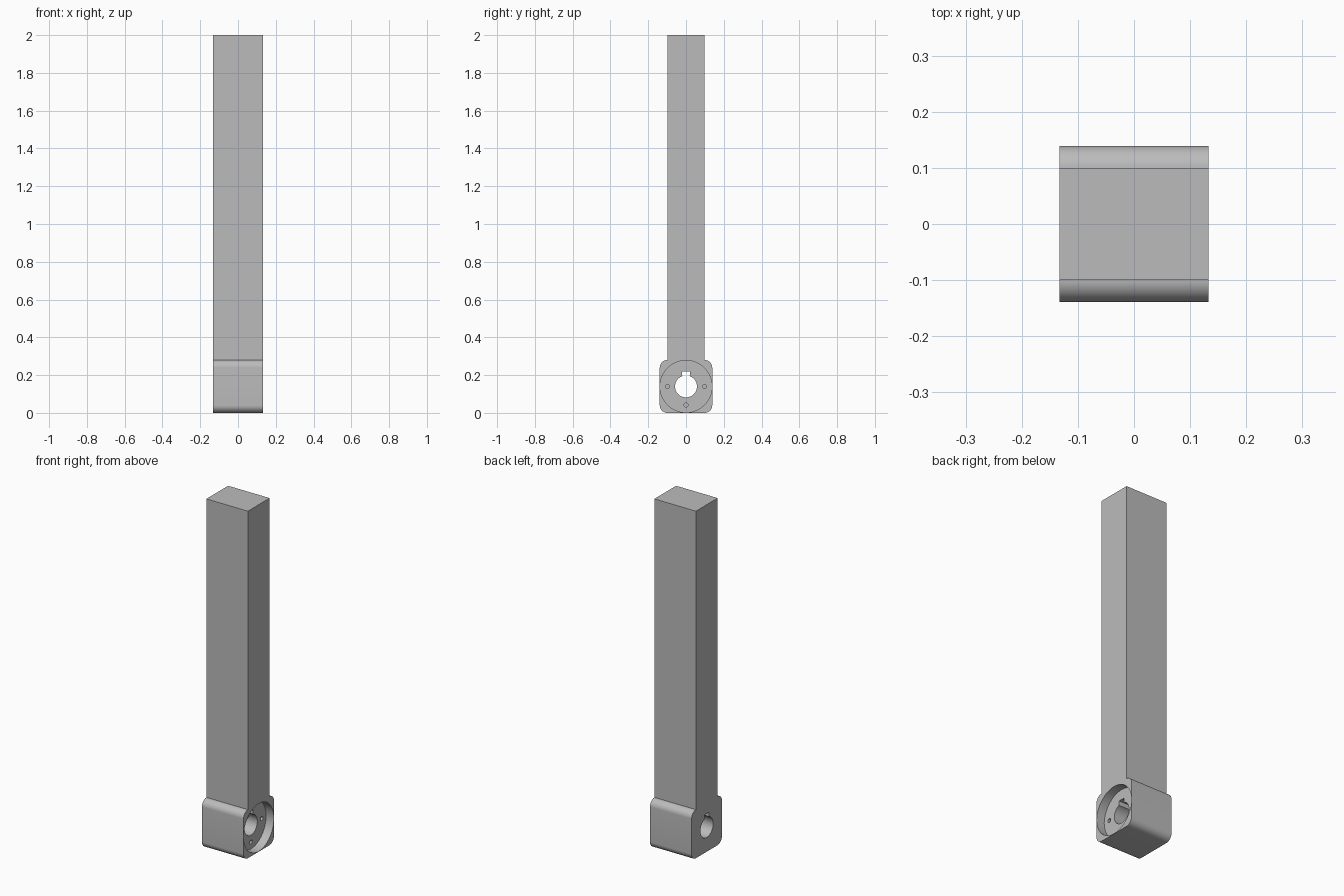
import bpy, bmesh
from math import pi, sin, cos, radians

cube = bpy.data.objects.get("Cube")
if cube:
    bpy.data.objects.remove(cube, do_unlink=True)

HALF_X = 0.1325   # half length along the bore
HALF_Y = 0.139    # half width of the hub block
POST_Y = 0.099    # half width of the post
BORE_Z = 0.14
FLOOR_X = HALF_X - 0.05   # floor of the round recess

grey = bpy.data.materials.new("light grey")
grey.use_nodes = True
grey.diffuse_color = (0.5, 0.5, 0.5, 1)
grey.node_tree.nodes["Principled BSDF"].inputs["Base Color"].default_value = (0.5, 0.5, 0.5, 1)


def arc(cy, cz, r, start, end, steps):
    """Points (y, z) along an arc, angles in degrees."""
    angles = [radians(start + (end - start) * i / steps) for i in range(steps + 1)]
    return [(cy + r * cos(a), cz + r * sin(a)) for a in angles]


def prism(name, outline, x0, x1):
    """Extrude a (y, z) outline along x."""
    bm = bmesh.new()
    face = bm.faces.new([bm.verts.new((x0, y, z)) for y, z in outline])
    new = bmesh.ops.extrude_face_region(bm, geom=[face])["geom"]
    bmesh.ops.translate(bm, vec=(x1 - x0, 0, 0),
                        verts=[v for v in new if isinstance(v, bmesh.types.BMVert)])
    bmesh.ops.recalc_face_normals(bm, faces=bm.faces)
    mesh = bpy.data.meshes.new(name)
    bm.to_mesh(mesh)
    bm.free()
    mesh.materials.append(grey)
    obj = bpy.data.objects.new(name, mesh)
    bpy.context.collection.objects.link(obj)
    return obj


def disc(name, y, z, r, x0, x1, steps):
    return prism(name, arc(y, z, r, 0, 360, steps)[:-1], x0, x1)


# Post and rounded hub block share one profile
R = HALF_Y - POST_Y
right_half = (arc(POST_Y, R, R, -90, 0, 12)
              + arc(POST_Y, 2 * BORE_Z - R, R, 0, 90, 12)
              + [(POST_Y, 2)])
profile = right_half + [(-y, z) for y, z in reversed(right_half)]
bracket = prism("post_with_hub", profile, -HALF_X, HALF_X)

# Bore with its keyway as one outline
BORE_R, KEY_Y, KEY_TOP = 0.058, 0.02, 0.22
key_angle = 70
bore_outline = (arc(0, BORE_Z, BORE_R, 90 + 20, 360 + key_angle, 56)
                + [(KEY_Y, KEY_TOP), (-KEY_Y, KEY_TOP)])

# Round recess, keyed bore and three blind screw holes
cutters = [
    disc("recess_cutter", 0, BORE_Z, 0.1375, FLOOR_X, HALF_X + 0.1, 96),
    prism("bore_cutter", bore_outline, -0.3, 0.3),
]
for a in (0, 180, 270):
    y, z = 0.098 * cos(radians(a)), BORE_Z + 0.098 * sin(radians(a))
    cutters.append(disc("screw_hole_cutter", y, z, 0.011, FLOOR_X - 0.05, FLOOR_X + 0.02, 24))

bpy.ops.object.select_all(action='DESELECT')
bpy.context.view_layer.objects.active = bracket
bracket.select_set(True)
for cutter in cutters:
    mod = bracket.modifiers.new("cut", 'BOOLEAN')
    mod.operation = 'DIFFERENCE'
    mod.solver = 'EXACT'
    mod.object = cutter
    bpy.ops.object.modifier_apply(modifier=mod.name)
    bpy.data.objects.remove(cutter, do_unlink=True)

bpy.ops.object.shade_smooth_by_angle(angle=pi / 6)
